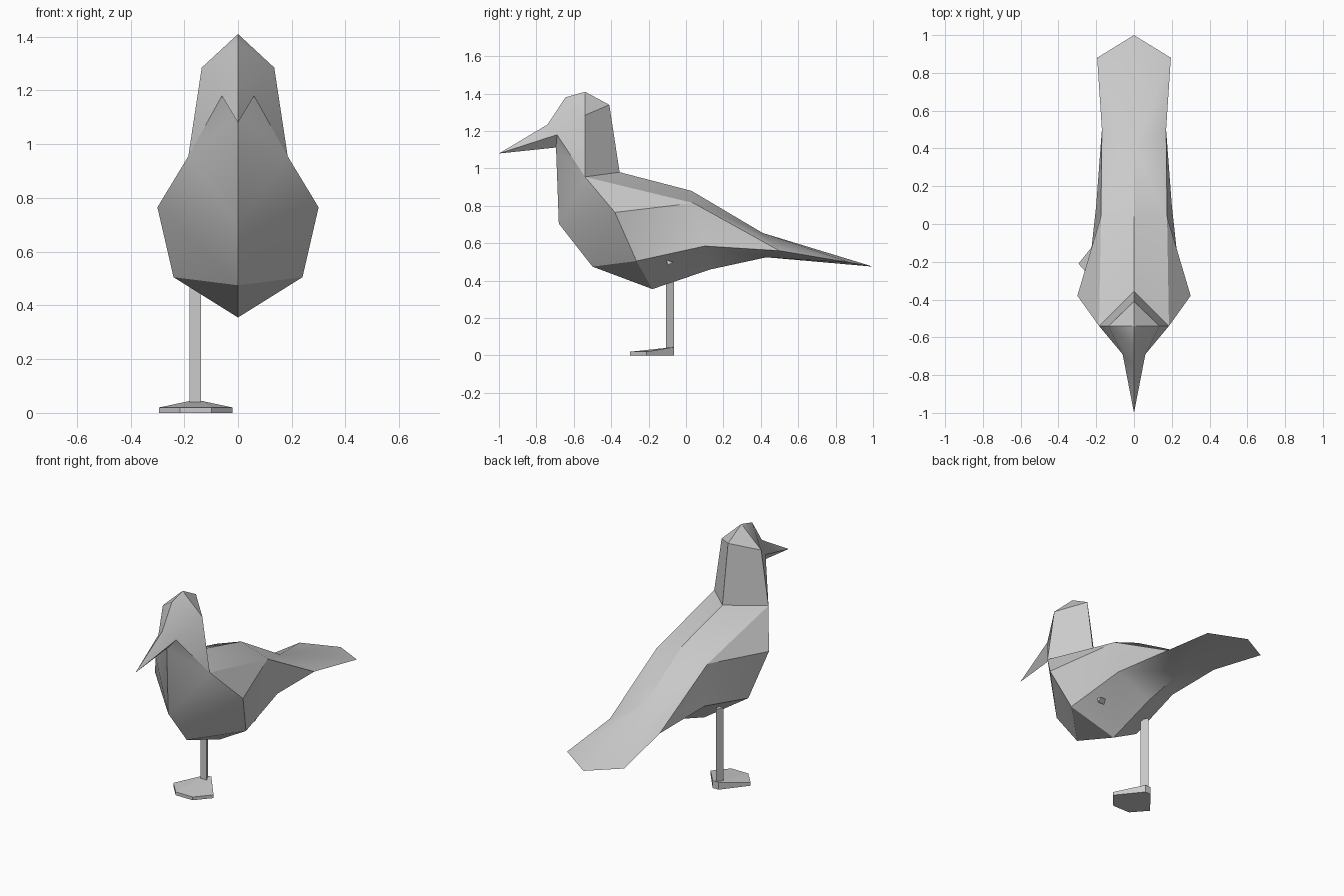
import bpy
import bmesh
import math

cube = bpy.data.objects.get("Cube")
if cube:
    bpy.data.objects.remove(cube, do_unlink=True)

grey = bpy.data.materials.new("plain_grey")
grey.use_nodes = True
grey.diffuse_color = (0.6, 0.6, 0.6, 1)
shader = next(n for n in grey.node_tree.nodes if n.type == "BSDF_PRINCIPLED")
shader.inputs["Base Color"].default_value = grey.diffuse_color


def finish(name, bm, smooth_angle=None):
    """Turn a bmesh into a coloured object with outward normals."""
    bmesh.ops.recalc_face_normals(bm, faces=bm.faces)
    mesh = bpy.data.meshes.new(name)
    bm.to_mesh(mesh)
    bm.free()
    obj = bpy.data.objects.new(name, mesh)
    bpy.context.collection.objects.link(obj)
    mesh.materials.append(grey)
    if smooth_angle:
        bpy.ops.object.select_all(action="DESELECT")
        obj.select_set(True)
        bpy.context.view_layer.objects.active = obj
        bpy.ops.object.shade_smooth_by_angle(angle=math.radians(smooth_angle))
    return obj


def strip(bm, a_line, b_line, steps):
    """Triangulate between two lines; each step says which line advances."""
    a, b = 0, 0
    for step in steps:
        if step == "a":
            bm.faces.new((a_line[a], a_line[a + 1], b_line[b]))
            a += 1
        else:
            bm.faces.new((a_line[a], b_line[b + 1], b_line[b]))
            b += 1


def prism(bm, outline, offset):
    """Extrude a closed outline by an offset, with both ends capped."""
    base = [bm.verts.new(p) for p in outline]
    top = [bm.verts.new([c + d for c, d in zip(p, offset)]) for p in outline]
    bm.faces.new(base)
    bm.faces.new(top)
    for i in range(len(base)):
        j = (i + 1) % len(base)
        bm.faces.new((base[i], base[j], top[j], top[i]))
    return top


# Body: half of the bird from its ridge lines, then mirrored
bm = bmesh.new()


def centre(*points):
    return [bm.verts.new((0, y, z)) for y, z in points]


def side(x, y, z):
    return bm.verts.new((x, y, z))


# Centre line over the beak, head, back and tail
spine = centre((-1, 1.08), (-0.74, 1.235), (-0.645, 1.38), (-0.54, 1.41),
               (-0.41, 1.34), (-0.355, 0.98), (0.03, 0.88),
               (0.41, 0.655), (1, 0.475))
# Centre line down the throat and along the belly
throat, chest, breast, belly, vent, undertail = centre(
    (-0.695, 1.112), (-0.68, 0.705), (-0.5, 0.475),
    (-0.18, 0.355), (0.13, 0.46), (0.43, 0.525))
# Side ridges
cheek = side(0.06, -0.69, 1.18)
temple = side(0.135, -0.54, 1.285)
neck = side(0.185, -0.54, 0.955)
shoulder = side(0.3, -0.38, 0.765)
wing = side(0.175, 0.04, 0.815)
hip = side(0.24, -0.265, 0.505)
thigh = side(0.2, 0.1, 0.585)
tail_root = side(0.17, 0.5, 0.56)
tail_corner = side(0.195, 0.88, 0.496)

strip(bm, spine, [cheek, temple, neck, wing, tail_root, tail_corner],
      "abaaababaabba")
strip(bm, [neck, wing, tail_root], [shoulder, hip, thigh], "abba")
strip(bm, [breast, belly, vent, undertail, spine[-1]],
      [hip, thigh, tail_root, tail_corner], "abaabba")
strip(bm, [spine[0], throat, chest, breast],
      [cheek, neck, shoulder, hip], "ababab")
bm.faces.new((cheek, temple, neck))
bmesh.ops.mirror(bm, geom=bm.verts[:] + bm.edges[:] + bm.faces[:],
                 axis="X", merge_dist=0.001)
finish("body", bm, 30)

# Standing leg: three-sided, flat at the front
bm = bmesh.new()
prism(bm, [(-0.18, -0.108, 0.03), (-0.138, -0.108, 0.03),
           (-0.159, -0.064, 0.03)], (0, 0, 0.46))
finish("right_leg", bm)

# Webbed foot: thin at the toes, raised at the heel
bm = bmesh.new()
half = [(0.02, -0.064), (0.137, -0.21), (0.058, -0.3)]
plan = half + [(-x, y) for x, y in reversed(half)]
top = prism(bm, [(x - 0.157, y, 0) for x, y in plan], (0, 0, 0.02))
for v in (top[0], top[-1]):
    v.co.z = 0.045
bmesh.ops.triangulate(bm, faces=[f for f in bm.faces if len(f.verts) > 4])
finish("right_foot", bm)

# Tip of the tucked leg, just showing through the flank
bm = bmesh.new()
prism(bm, [(0.1, -0.105, 0.51), (0.1, -0.098, 0.482), (0.1, -0.068, 0.5)],
      (0.082, 0, 0))
finish("tucked_left_leg", bm)
